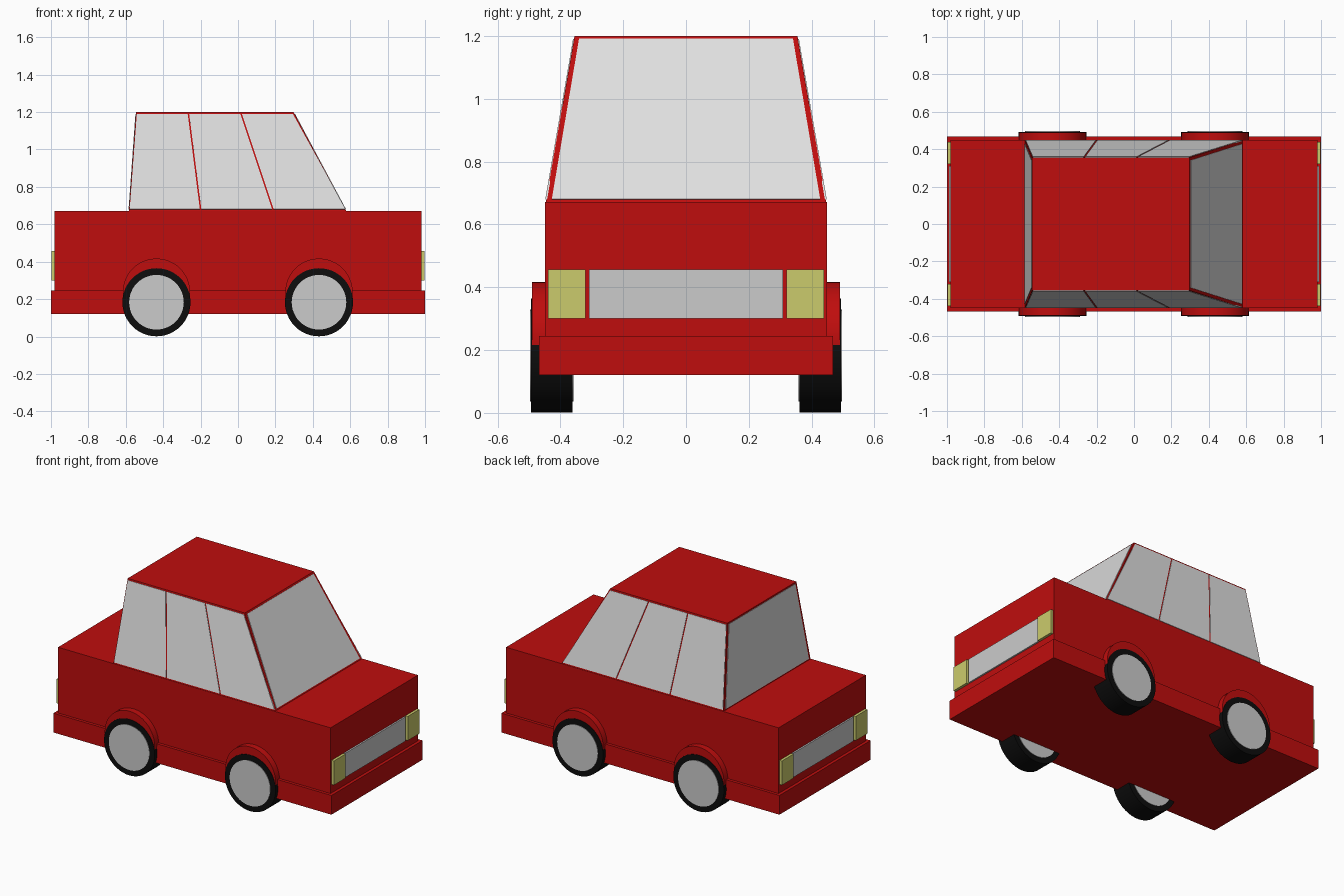
import bpy, bmesh, math
from mathutils import Vector

if "Cube" in bpy.data.objects:
    bpy.data.objects.remove(bpy.data.objects["Cube"])


def material(name, r, g, b):
    m = bpy.data.materials.new(name)
    m.diffuse_color = (r, g, b, 1)
    m.use_nodes = True
    m.node_tree.nodes["Principled BSDF"].inputs["Base Color"].default_value = m.diffuse_color
    return m


RED = material("red paint", 0.52, 0.004, 0.004)
GLASS = material("pale glass", 0.74, 0.74, 0.74)
METAL = material("grey metal", 0.60, 0.60, 0.60)
LAMP = material("yellow lamp", 0.60, 0.60, 0.15)
RUBBER = material("black rubber", 0.004, 0.004, 0.004)


def hull(name, corners, mat):
    """Solid around a few corner points."""
    bm = bmesh.new()
    for c in corners:
        bm.verts.new(c)
    bmesh.ops.convex_hull(bm, input=bm.verts)
    bmesh.ops.dissolve_limit(bm, angle_limit=0.001, verts=bm.verts, edges=bm.edges)
    bmesh.ops.recalc_face_normals(bm, faces=bm.faces)
    mesh = bpy.data.meshes.new(name)
    bm.to_mesh(mesh)
    bm.free()
    ob = bpy.data.objects.new(name, mesh)
    mesh.materials.append(mat)
    bpy.context.collection.objects.link(ob)
    return ob


def box(name, x0, x1, y0, y1, z0, z1, mat):
    return hull(name, [(x, y, z) for x in (x0, x1) for y in (y0, y1) for z in (z0, z1)], mat)


def disc(name, x, z, r, y0, y1, mat):
    """Cylinder lying along y."""
    bpy.ops.mesh.primitive_cylinder_add(vertices=48, radius=r, depth=abs(y1 - y0),
                                        location=(x, (y0 + y1) / 2, z),
                                        rotation=(math.pi / 2, 0, 0))
    ob = bpy.context.object
    ob.name = name
    ob.data.materials.append(mat)
    bpy.ops.object.shade_smooth_by_angle(angle=math.radians(40))


def pane(name, corners):
    """Thin plate lying on a cabin face."""
    pts = [Vector(c) for c in corners]
    n = (pts[1] - pts[0]).cross(pts[3] - pts[0]).normalized()
    if n.dot(sum(pts, Vector()) / 4 - Vector((0, 0, 0.9))) < 0:
        n = -n
    hull(name, [p + n * d for p in pts for d in (-0.003, 0.003)], GLASS)


# lower body and wraparound bumper
box("body", -0.98, 0.98, -0.449, 0.449, 0.12, 0.672, RED)
box("bumper", -1, 1, -0.468, 0.468, 0.12, 0.245, RED)

# tapered cabin
Z0, Z1 = 0.67, 1.2
BASE = (-0.583, 0.58, 0.447)
ROOF = (-0.545, 0.297, 0.355)
hull("cabin", [(x, s * lv[2], z) for lv, z in ((BASE, Z0), (ROOF, Z1))
               for x in lv[:2] for s in (-1, 1)], RED)


def level(i, z):
    """Cabin rear x, front x or half width at height z."""
    t = (z - Z0) / (Z1 - Z0)
    return BASE[i] + (ROOF[i] - BASE[i]) * t


# windows: three per side, plus front and rear screens
LOW, HIGH = 0.68, 1.19
splits = [(-0.583, -0.545), (-0.2, -0.265), (0.187, 0.017), (0.58, 0.297)]
for s, side in ((-1, "near"), (1, "far")):
    for i in range(3):
        (a0, a1), (b0, b1) = splits[i], splits[i + 1]
        g = 0.004
        pane(f"{side}_side_window_{i + 1}",
             [(a0 + g, s * level(2, LOW), LOW), (b0 - g, s * level(2, LOW), LOW),
              (b1 - g, s * level(2, HIGH), HIGH), (a1 + g, s * level(2, HIGH), HIGH)])
for i, name in ((0, "rear_screen"), (1, "windscreen")):
    w0, w1 = level(2, LOW) - 0.018, level(2, HIGH) - 0.016
    pane(name, [(level(i, LOW), -w0, LOW), (level(i, LOW), w0, LOW),
                (level(i, HIGH), w1, HIGH), (level(i, HIGH), -w1, HIGH)])

# lamps and grille at both ends
for e, end in ((-1, "rear"), (1, "front")):
    box(f"{end}_grille", e * 0.97, e * 0.99, -0.309, 0.309, 0.3, 0.457, METAL)
    for s, side in ((-1, "near"), (1, "far")):
        box(f"{end}_{side}_lamp", e * 0.97, e * 0.997, s * 0.32, s * 0.439, 0.3, 0.457, LAMP)

# wheels and arches
for x, end in ((-0.436, "rear"), (0.433, "front")):
    for s, side in ((-1, "near"), (1, "far")):
        disc(f"{end}_{side}_arch", x, 0.237, 0.18, s * 0.40, s * 0.490, RED)
        disc(f"{end}_{side}_tyre", x, 0.183, 0.182, s * 0.362, s * 0.493, RUBBER)
        disc(f"{end}_{side}_hub", x, 0.183, 0.146, s * 0.359, s * 0.496, METAL)
